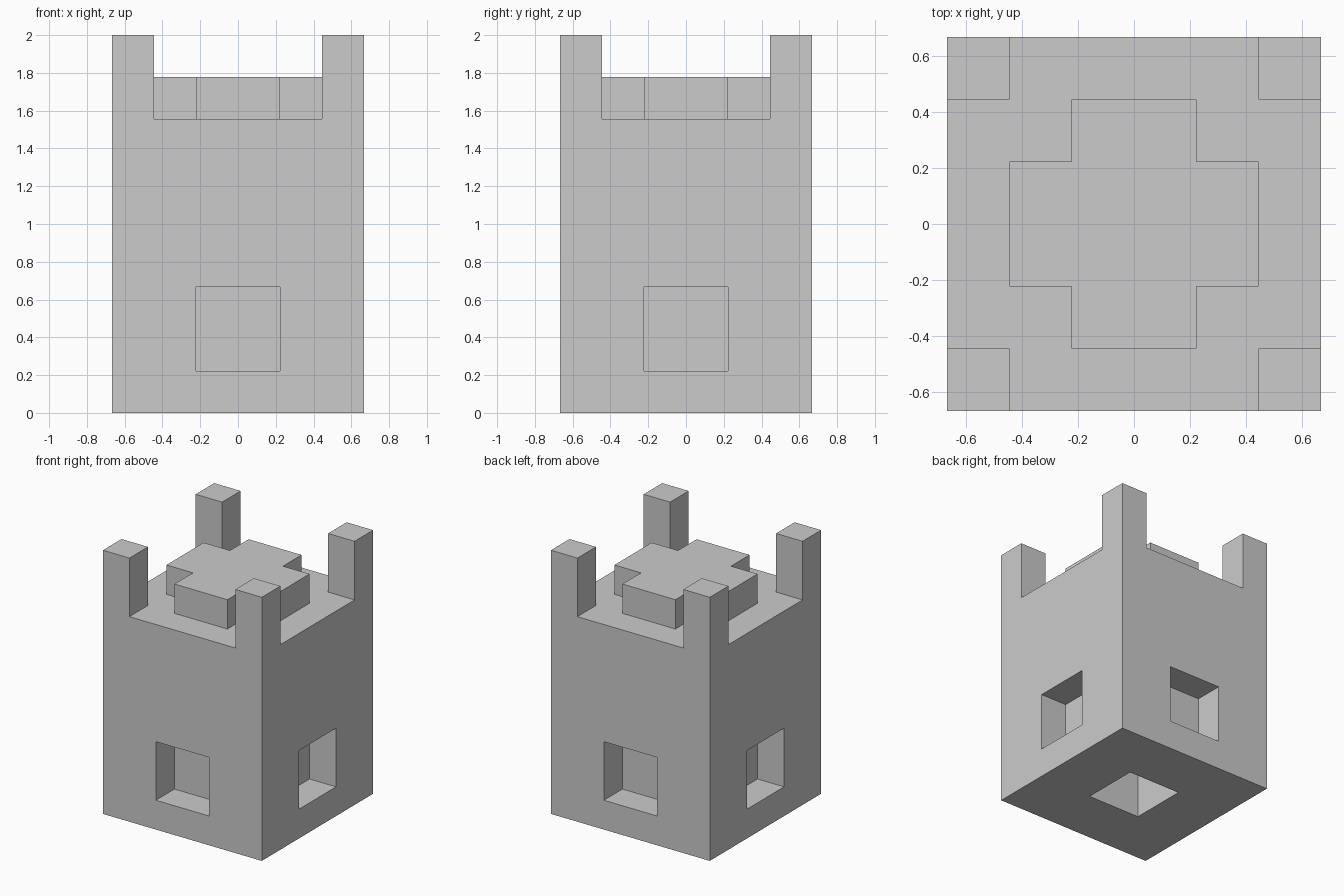
import bpy, bmesh
from mathutils import Vector

if "Cube" in bpy.data.objects:
    bpy.data.objects.remove(bpy.data.objects["Cube"])

U = 2 / 9  # the whole design sits on this grid unit


def add_object(name, bm):
    bmesh.ops.recalc_face_normals(bm, faces=bm.faces)
    mesh = bpy.data.meshes.new(name)
    bm.to_mesh(mesh)
    bm.free()
    obj = bpy.data.objects.new(name, mesh)
    bpy.context.collection.objects.link(obj)
    return obj


def box(name, lo, hi):
    """Box between two corners given in grid units."""
    lo, hi = Vector(lo) * U, Vector(hi) * U
    bm = bmesh.new()
    bmesh.ops.create_cube(bm, size=1)
    bmesh.ops.scale(bm, vec=hi - lo, verts=bm.verts)
    bmesh.ops.translate(bm, vec=(lo + hi) / 2, verts=bm.verts)
    return add_object(name, bm)


def cut(target, name, lo, hi):
    cutter = box(name, lo, hi)
    cutter.hide_render = True
    cutter.hide_viewport = True
    cutter.display_type = 'WIRE'
    mod = target.modifiers.new(name, 'BOOLEAN')
    mod.operation = 'DIFFERENCE'
    mod.solver = 'EXACT'
    mod.object = cutter


# Tower block at full height
tower = box("tower", (-3, -3, 0), (3, 3, 9))

# Two crossing trenches leave the four corner posts
cut(tower, "trench_x_cutter", (-4, -2, 7), (4, 2, 10))
cut(tower, "trench_y_cutter", (-2, -4, 7), (2, 4, 10))

# Square window recesses, one unit deep, on all four sides
for side, s in (("front", -1), ("back", 1)):
    a, b = sorted((2 * s, 4 * s))
    cut(tower, side + "_window_cutter", (-1, a, 1), (1, b, 3))
for side, s in (("left", -1), ("right", 1)):
    a, b = sorted((2 * s, 4 * s))
    cut(tower, side + "_window_cutter", (a, -1, 1), (b, 1, 3))

# Square shaft in the underside
cut(tower, "base_shaft_cutter", (-1, -1, -1), (1, 1, 3))

# Raised cross-shaped roof, sunk slightly into the deck
profile = []
corner = [(2, -1), (2, 1), (1, 1)]
for _ in range(4):
    profile += corner
    corner = [(-y, x) for x, y in corner]
bm = bmesh.new()
face = bm.faces.new([bm.verts.new((x * U, y * U, 6.9 * U)) for x, y in profile])
ext = bmesh.ops.extrude_face_region(bm, geom=[face], use_keep_orig=True)
top = [v for v in ext["geom"] if isinstance(v, bmesh.types.BMVert)]
bmesh.ops.translate(bm, vec=(0, 0, 1.1 * U), verts=top)
add_object("cross_roof", bm)
